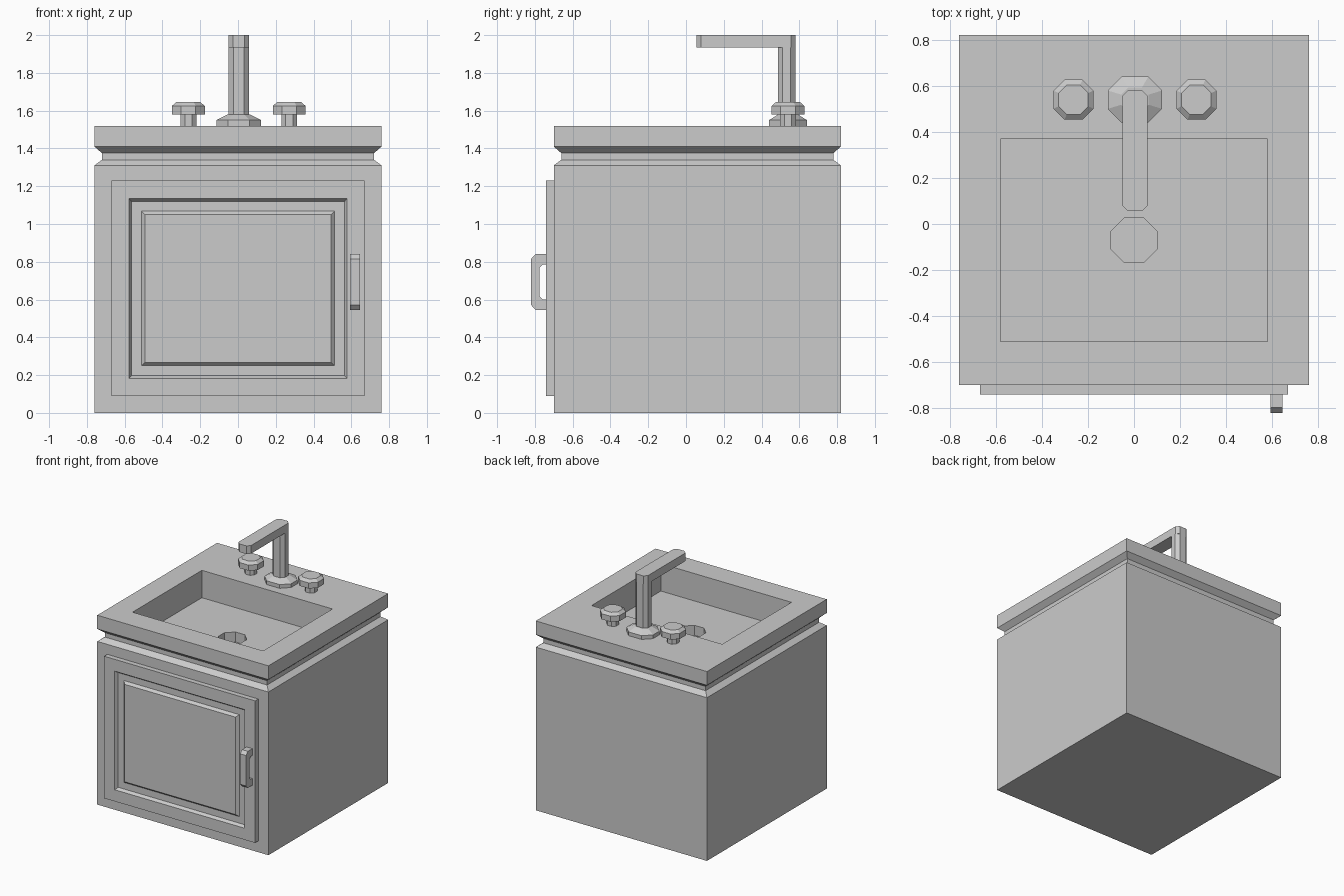
import bpy, bmesh
from mathutils import Vector

cube = bpy.data.objects.get("Cube")
if cube:
    bpy.data.objects.remove(cube, do_unlink=True)

GREY = (0.6, 0.6, 0.6, 1.0)
grey = bpy.data.materials.new("plain grey")
grey.use_nodes = True
grey.diffuse_color = GREY
grey.node_tree.nodes["Principled BSDF"].inputs["Base Color"].default_value = GREY


def finish(bm, name):
    bmesh.ops.recalc_face_normals(bm, faces=bm.faces[:])
    mesh = bpy.data.meshes.new(name)
    bm.to_mesh(mesh)
    bm.free()
    mesh.materials.append(grey)
    obj = bpy.data.objects.new(name, mesh)
    bpy.context.collection.objects.link(obj)
    return obj


def rect(x0, x1, y0, y1, z):
    return [Vector(p) for p in ((x0, y0, z), (x1, y0, z), (x1, y1, z), (x0, y1, z))]


def octagon(cx, cy, hx, hy, c, z):
    """Rectangle of half sizes hx, hy with corners cut by c."""
    a, b = hx - c, hy - c
    pts = ((-a, -hy), (a, -hy), (hx, -b), (hx, b), (a, hy), (-a, hy), (-hx, b), (-hx, -b))
    return [Vector((cx + x, cy + y, z)) for x, y in pts]


def loft(bm, rings, cap_start=True, cap_end=True):
    """Join matching rings with quads and cap the ends."""
    loops = [[bm.verts.new(p) for p in ring] for ring in rings]
    for low, high in zip(loops, loops[1:]):
        for i in range(len(low)):
            j = (i + 1) % len(low)
            bm.faces.new((low[i], low[j], high[j], high[i]))
    if cap_start:
        bm.faces.new(loops[0])
    if cap_end:
        bm.faces.new(loops[-1])
    return loops


def solid(name, rings):
    bm = bmesh.new()
    loft(bm, rings)
    return finish(bm, name)


# Cabinet, grooved neck, countertop and sunken basin in one shell
FRONT, BACK, HALF, TOP, FLOOR = -0.70, 0.82, 0.76, 1.52, 1.30
bm = bmesh.new()
rings = [rect(-HALF + d, HALF - d, FRONT + d, BACK - d, z)
         for d, z in ((0, 0), (0, 1.31), (0.04, 1.34), (0.04, 1.375), (0, 1.41), (0, TOP))]
rings += [rect(-0.58, 0.58, -0.51, 0.37, z) for z in (TOP, FLOOR)]
basin = loft(bm, rings, cap_end=False)[-1]
# Drain hole in the basin floor
drain = loft(bm, [octagon(0, -0.07, 0.1, 0.097, 0.058, z) for z in (FLOOR, FLOOR - 0.08)],
             cap_start=False)[0]
edges = [bm.edges.get((loop[i - 1], loop[i])) for loop in (basin, drain) for i in range(len(loop))]
bmesh.ops.triangle_fill(bm, edges=edges, use_beauty=True, use_dissolve=False)
finish(bm, "cabinet_with_basin")

# Door with a recessed moulding and raised centre panel
door_steps = ((0.67, 0.09, 1.23, FRONT), (0.67, 0.09, 1.23, -0.74),
              (0.578, 0.183, 1.135, -0.74), (0.563, 0.197, 1.118, -0.715),
              (0.512, 0.25, 1.068, -0.715), (0.492, 0.268, 1.05, -0.735))
solid("door", [[Vector((p.x, y, p.y)) for p in rect(-h, h, z0, z1, 0)]
               for h, z0, z1, y in door_steps])

# Door handle: chamfered bracket, drawn as a half outline and mirrored in z
half = [(-0.735, 0.147), (-0.797, 0.147), (-0.82, 0.122)]
inner = [(-0.775, 0.075), (-0.76, 0.092), (-0.735, 0.092)]


def flip(pts):
    return [(y, -z) for y, z in reversed(pts)]


outer_path = half + flip(half)
inner_path = flip(inner) + inner
bm = bmesh.new()
sides = []
for x in (0.593, 0.645):
    sides.append([[bm.verts.new((x, y, 0.693 + z)) for y, z in path]
                  for path in (outer_path, list(reversed(inner_path)))])
for out, inn in sides:
    for i in range(len(out) - 1):
        bm.faces.new((out[i], out[i + 1], inn[i + 1], inn[i]))
for a, b in zip(sides[0], sides[1]):
    for i in range(len(a) - 1):
        bm.faces.new((a[i], a[i + 1], b[i + 1], b[i]))
for end in (0, -1):
    bm.faces.new((sides[0][0][end], sides[0][1][end], sides[1][1][end], sides[1][0][end]))
finish(bm, "door_handle")

# Faucet base, post and spout
MID, TAP_Y = 0.004, 0.54
solid("faucet_base", [octagon(MID, TAP_Y, hx, hy, c, z) for hx, hy, c, z in
                      ((0.118, 0.1, 0.06, TOP), (0.118, 0.1, 0.06, 1.55), (0.06, 0.052, 0.03, 1.58))])
solid("faucet_post", [octagon(MID, 0.533, 0.055, 0.047, 0.026, z) for z in (1.55, 1.94)])
solid("faucet_spout", [octagon(MID, 0.318, 0.055, 0.262, 0.024, z) for z in (1.935, 2.0)])

# Tap knobs, one each side of the faucet
for side, name in ((1, "left_knob"), (-1, "right_knob")):
    solid(name, [octagon(MID + side * 0.267, TAP_Y, r, r, r * 0.55, z) for r, z in
                 ((0.042, TOP), (0.042, 1.58), (0.087, 1.58), (0.087, 1.625), (0.064, 1.645))])
